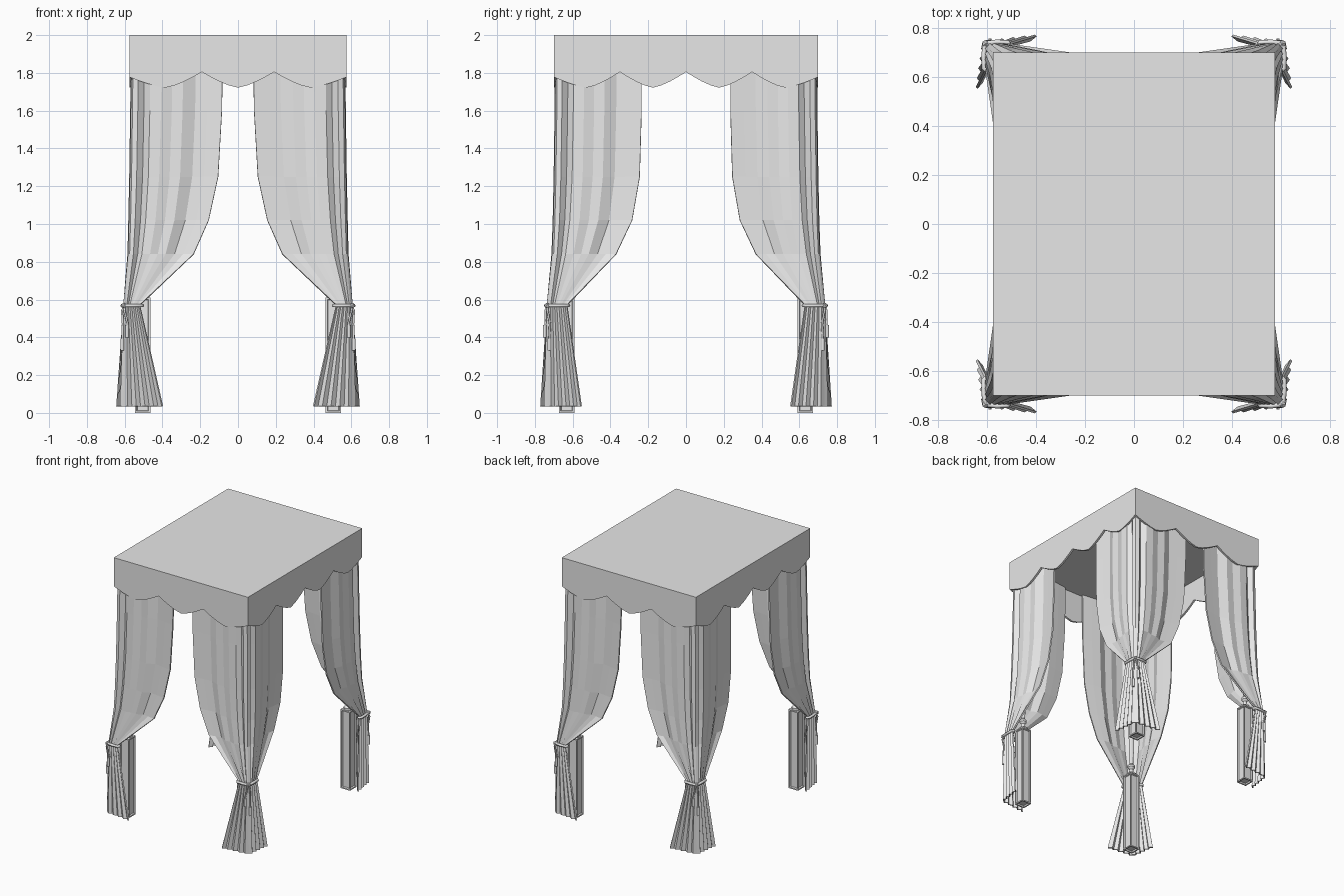
import bpy, bmesh, math
from mathutils import Vector

cube = bpy.data.objects.get("Cube")
if cube:
    bpy.data.objects.remove(cube, do_unlink=True)

grey = bpy.data.materials.new("plain grey")
grey.use_nodes = True
COLOR = (0.8, 0.8, 0.8, 1)
grey.diffuse_color = COLOR
grey.node_tree.nodes["Principled BSDF"].inputs["Base Color"].default_value = COLOR

HX, HY, TOP = 0.575, 0.70, 2.0


def finish(bm, name):
    bmesh.ops.recalc_face_normals(bm, faces=bm.faces)
    mesh = bpy.data.meshes.new(name)
    bm.to_mesh(mesh)
    bm.free()
    obj = bpy.data.objects.new(name, mesh)
    mesh.materials.append(grey)
    bpy.context.collection.objects.link(obj)
    return obj


def box(name, lo, hi):
    bm = bmesh.new()
    bmesh.ops.create_cube(bm, size=1)
    for v in bm.verts:
        v.co = Vector([lo[i] + (v.co[i] + 0.5) * (hi[i] - lo[i]) for i in range(3)])
    return finish(bm, name)


def cord(name, points, radius, closed=False):
    data = bpy.data.curves.new(name, "CURVE")
    data.dimensions = "3D"
    data.bevel_depth = radius
    data.bevel_resolution = 1
    data.use_fill_caps = True
    spline = data.splines.new("POLY")
    spline.points.add(len(points) - 1)
    for p, co in zip(spline.points, points):
        p.co = (*co, 1)
    spline.use_cyclic_u = closed
    data.materials.append(grey)
    obj = bpy.data.objects.new(name, data)
    bpy.context.collection.objects.link(obj)


# Scalloped valance panel, drawn along a half-length and extruded inwards
def valance(name, half, count, place):
    period, steps = 2 * half / count, 8
    edge = []
    for i in range(count * steps + 1):
        s = abs((i % steps) / steps * 2 - 1)
        z = 1.722 + 0.083 * s ** 1.4
        a = -half + i * period / steps
        if abs(a) > half - period / 2:
            z = min(z, 1.722 + 0.056 * s ** 1.4)
        edge.append((a, z))
    bm = bmesh.new()
    outline = edge + [(half, TOP), (-half, TOP)]
    face = bm.faces.new([bm.verts.new(place(a, 0, z)) for a, z in outline])
    out = bmesh.ops.extrude_face_region(bm, geom=[face])
    shift = Vector(place(0, 0.015, 0)) - Vector(place(0, 0, 0))
    bmesh.ops.translate(bm, vec=shift, verts=[g for g in out["geom"] if isinstance(g, bmesh.types.BMVert)])
    finish(bm, name)


box("canopy_top", (-HX, -HY, 1.96), (HX, HY, TOP))
valance("front_valance", HX, 3, lambda a, d, z: (a, d - HY, z))
valance("back_valance", HX, 3, lambda a, d, z: (a, HY - d, z))
valance("left_valance", HY, 4, lambda a, d, z: (HX - d, a, z))
valance("right_valance", HY, 4, lambda a, d, z: (d - HX, a, z))

# Curtain rows: height, corner x, corner y, front end x, side end y, flare, fold depth
ROWS = [
    (1.96, 0.556, 0.682, 0.08, 0.235, 0, 1),
    (1.60, 0.560, 0.685, 0.085, 0.235, 0, 1),
    (1.25, 0.565, 0.690, 0.105, 0.245, 0, 1),
    (1.02, 0.570, 0.695, 0.155, 0.285, 0, 1),
    (0.84, 0.575, 0.702, 0.235, 0.37, 0, 0.9),
    (0.57, 0.597, 0.727, 0.52, 0.63, 0, 0.4),
    (0.035, 0.608, 0.735, 0.40, 0.555, 0.025, 0.6),
]
# Folds: share of the width from the corner, outward offset
FOLDS = [(0.06, 0.003), (0.13, -0.022), (0.2, 0.003), (0.32, 0.006), (0.44, -0.008),
         (0.56, -0.003), (0.7, -0.03), (0.84, -0.022), (1.0, -0.012)]


def curtain(name, sx, sy):
    bm = bmesh.new()
    grid = []
    for z, cx, cy, ex, ey, flare, depth in ROWS:
        even = depth < 0.7
        front, side = [], []
        for i, (t, off) in enumerate(FOLDS):
            if even:
                t = (i + 1) / len(FOLDS)
                off = 0.014 if i % 2 == 0 else -0.014
            d = off * depth + flare * t
            front.append((cx + (ex - cx) * t, cy + d))
            side.append((cx + d, cy + (ey - cy) * t))
        line = front[::-1] + [(cx - 0.005, cy - 0.005)] + side
        grid.append([bm.verts.new((x * sx, y * sy, z)) for x, y in line])
    for a, b in zip(grid, grid[1:]):
        for i in range(len(a) - 1):
            bm.faces.new((a[i], a[i + 1], b[i + 1], b[i]))
    obj = finish(bm, name)
    solid = obj.modifiers.new("thickness", "SOLIDIFY")
    solid.thickness = 0.01
    solid.offset = 0


# Square post with recessed panels
def post(name, x, y):
    obj = box(name, (x - 0.041, y - 0.041, 0), (x + 0.041, y + 0.041, 0.61))
    bm = bmesh.new()
    bm.from_mesh(obj.data)
    bm.normal_update()
    panels = [f for f in bm.faces if f.normal.z < 0.5]
    bmesh.ops.inset_individual(bm, faces=panels, thickness=0.013, depth=0)
    bmesh.ops.inset_individual(bm, faces=panels, thickness=0.006, depth=-0.01)
    bm.to_mesh(obj.data)
    bm.free()


# Turned pole from the post up to the canopy
POLE = [(0.61, 0.034), (0.625, 0.034), (0.635, 0.016), (0.66, 0.014), (0.675, 0.026), (0.69, 0.026),
        (0.705, 0.014), (0.80, 0.018), (1.3, 0.02), (1.96, 0.016)]


def pole(name, x, y):
    bm = bmesh.new()
    rings = []
    for z, r in POLE:
        angles = [k * math.tau / 12 for k in range(12)]
        rings.append([bm.verts.new((x + r * math.cos(a), y + r * math.sin(a), z)) for a in angles])
    for a, b in zip(rings, rings[1:]):
        for k in range(12):
            bm.faces.new((a[k], a[k - 1], b[k - 1], b[k]))
    bm.faces.new(rings[0])
    bm.faces.new(rings[-1])
    finish(bm, name)


# Rope around the gathered curtain, with a knot and two hanging ends
def tie(name, sx, sy):
    loop = [(0.515, 0.74), (0.56, 0.742), (0.595, 0.738), (0.609, 0.722), (0.613, 0.68), (0.612, 0.635),
            (0.60, 0.622), (0.585, 0.64), (0.58, 0.69), (0.56, 0.709), (0.515, 0.715), (0.506, 0.728)]
    cord(name + "_rope", [(x * sx, y * sy, 0.568) for x, y in loop], 0.010, True)
    for label, dx, dy, low in (("long", 0.004, -0.018, 0.33), ("short", -0.022, 0.006, 0.40)):
        path = [(0.6, 0.732, 0.57), (0.612 + dx / 2, 0.742 + dy / 2, 0.54),
                (0.606 + dx, 0.738 + dy, 0.47), (0.609 + dx, 0.742 + dy, low + 0.06)]
        cord(f"{name}_{label}_end", [(x * sx, y * sy, z) for x, y, z in path], 0.006)
        x, y, _ = path[-1]
        tassel = [(x * sx, y * sy, low + 0.065), (x * sx, y * sy, low)]
        cord(f"{name}_{label}_tassel", tassel, 0.010)
    bm = bmesh.new()
    bmesh.ops.create_icosphere(bm, subdivisions=1, radius=0.016)
    bmesh.ops.translate(bm, vec=(0.605 * sx, 0.735 * sy, 0.568), verts=bm.verts)
    finish(bm, name + "_knot")


for side, sx in (("left", 1), ("right", -1)):
    for end, sy in (("front", -1), ("back", 1)):
        corner = f"{end}_{side}"
        curtain(corner + "_curtain", sx, sy)
        post(corner + "_post", 0.505 * sx, 0.632 * sy)
        pole(corner + "_pole", 0.505 * sx, 0.632 * sy)
        tie(corner + "_tie", sx, sy)
